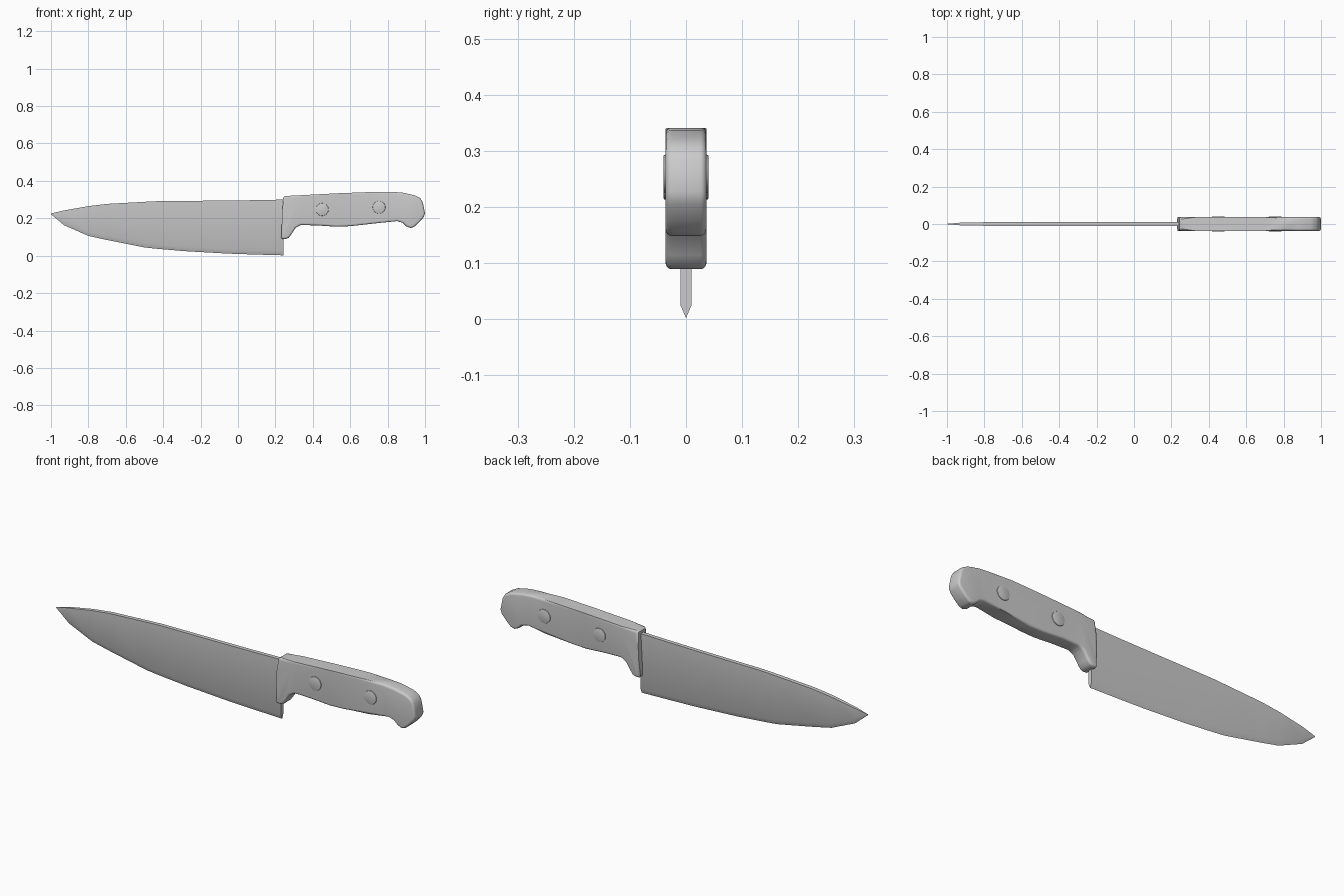
import bpy, bmesh, math

if "Cube" in bpy.data.objects:
    bpy.data.objects.remove(bpy.data.objects["Cube"])


def make_object(name, bm, angle=35):
    bmesh.ops.recalc_face_normals(bm, faces=bm.faces[:])
    mesh = bpy.data.meshes.new(name)
    bm.to_mesh(mesh)
    bm.free()
    ob = bpy.data.objects.new(name, mesh)
    bpy.context.collection.objects.link(ob)
    bpy.ops.object.select_all(action='DESELECT')
    ob.select_set(True)
    bpy.context.view_layer.objects.active = ob
    bpy.ops.object.shade_smooth_by_angle(angle=math.radians(angle))
    return ob


# Blade: five-sided sections lofted from tip to heel (x, spine z, edge z, half thickness)
stations = [
    (-1.0, 0.226, 0.222, 0.001), (-0.93, 0.242, 0.163, 0.007),
    (-0.80, 0.265, 0.106, 0.0095), (-0.70, 0.277, 0.084, 0.01),
    (-0.50, 0.288, 0.044, 0.01), (-0.42, 0.292, 0.036, 0.01),
    (-0.28, 0.293, 0.024, 0.01), (-0.05, 0.295, 0.011, 0.01),
    (0.10, 0.297, 0.006, 0.01), (0.243, 0.30, 0.002, 0.01),
]
bm = bmesh.new()
rings = []
for x, top, low, t in stations:
    shoulder = low + min(0.023, (top - low) * 0.3)
    section = [(-t, top), (-t, shoulder), (0, low), (t, shoulder), (t, top)]
    rings.append([bm.verts.new((x, y, z)) for y, z in section])
for a, b in zip(rings, rings[1:]):
    for i in range(5):
        j = (i + 1) % 5
        bm.faces.new((a[i], a[j], b[j], b[i]))
bm.faces.new(rings[0])
bm.faces.new(rings[-1])
make_object("blade", bm)

# Handle: side profile extruded in y, with rounded rims
profile = [
    (0.242, 0.312), (0.25, 0.319), (0.33, 0.323), (0.54, 0.334), (0.70, 0.340),
    (0.82, 0.341), (0.88, 0.337), (0.945, 0.323), (0.975, 0.307), (0.988, 0.285),
    (1.0, 0.227), (0.992, 0.205), (0.965, 0.175), (0.94, 0.153), (0.922, 0.148),
    (0.90, 0.157), (0.88, 0.176), (0.85, 0.185), (0.745, 0.174), (0.60, 0.158),
    (0.527, 0.155), (0.42, 0.162), (0.335, 0.164), (0.308, 0.149),
    (0.285, 0.114), (0.272, 0.096), (0.255, 0.089), (0.236, 0.090),
    (0.231, 0.097), (0.234, 0.17), (0.238, 0.25),
]
half = 0.0365
bm = bmesh.new()
cap = bm.faces.new([bm.verts.new((x, -half, z)) for x, z in profile])
extruded = bmesh.ops.extrude_face_region(bm, geom=[cap], use_keep_orig=True)
for v in extruded["geom"]:
    if isinstance(v, bmesh.types.BMVert):
        v.co.y = half
rim = [e for e in bm.edges if abs(e.verts[0].co.y - e.verts[1].co.y) < 1e-5]
bmesh.ops.bevel(bm, geom=rim, offset=0.011, offset_type='OFFSET',
                segments=4, profile=0.5, affect='EDGES', clamp_overlap=False)
bmesh.ops.triangulate(bm, faces=[f for f in bm.faces if len(f.verts) > 4])
make_object("handle", bm, 40)

# Rivets: pins through the handle, slightly proud on both sides
for name, x, z in (("front_rivet", 0.45, 0.247), ("rear_rivet", 0.754, 0.259)):
    bm = bmesh.new()
    bmesh.ops.create_cone(bm, cap_ends=True, segments=24, radius1=0.034,
                          radius2=0.034, depth=0.08)
    rims = [e for e in bm.edges if abs(e.verts[0].co.z - e.verts[1].co.z) < 1e-5]
    bmesh.ops.bevel(bm, geom=rims, offset=0.0025, segments=2, profile=0.5,
                    affect='EDGES')
    for v in bm.verts:
        v.co = (x + v.co.x, v.co.z, z + v.co.y)
    make_object(name, bm)
